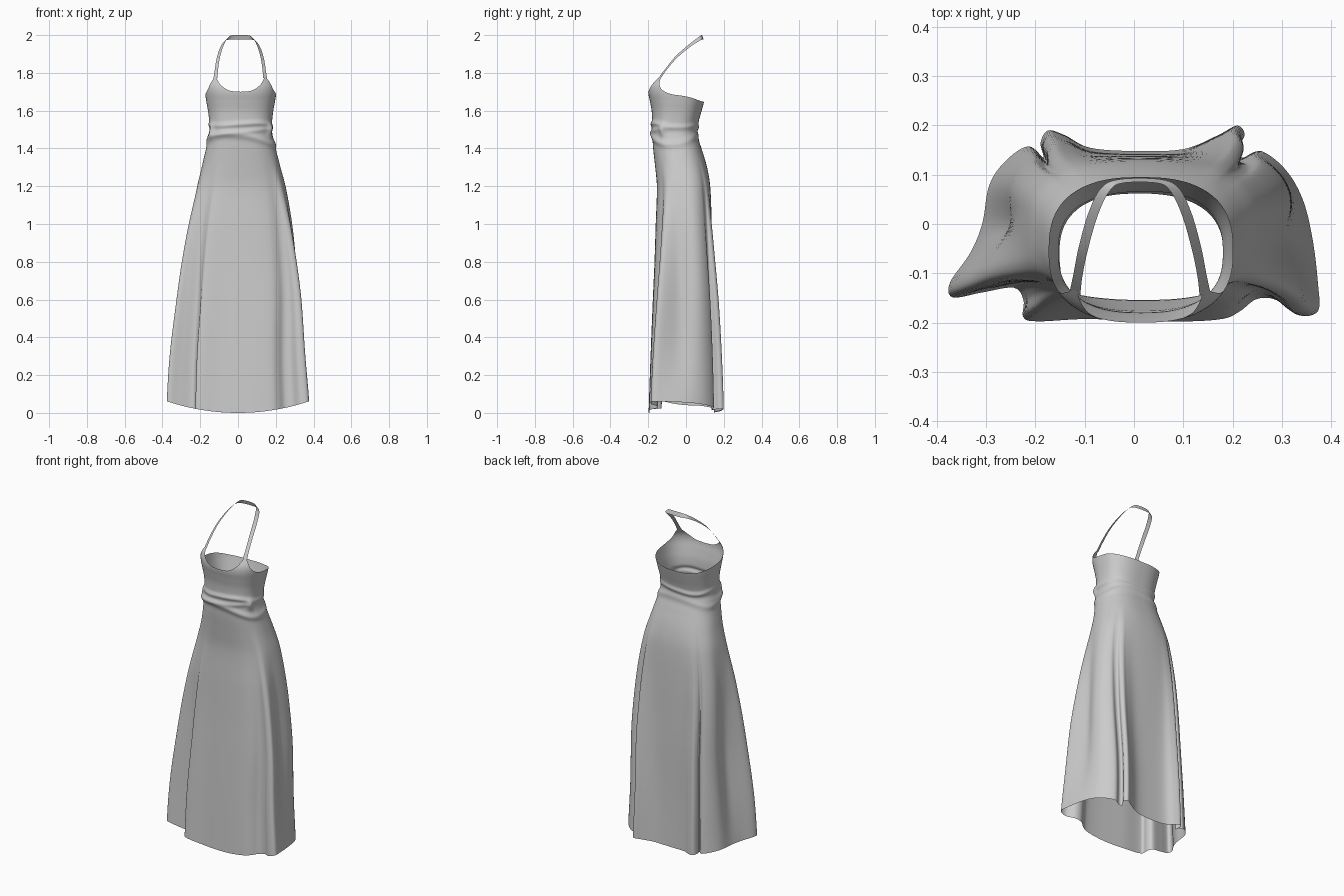
import bpy, bmesh
from math import sin, cos, radians, exp, pi
from mathutils import Vector

if "Cube" in bpy.data.objects:
    bpy.data.objects.remove(bpy.data.objects["Cube"])

# Hem outline, counter-clockwise from the front: x, y, angle around the body
HEM = [(0, -.196, 0), (.10, -.198, 14), (.18, -.193, 26), (.215, -.178, 33), (.25, -.153, 40),
       (.29, -.155, 45), (.335, -.186, 51), (.376, -.178, 57), (.376, -.12, 66), (.365, -.03, 82),
       (.345, .05, 98), (.31, .11, 112), (.26, .148, 123), (.222, .135, 130), (.205, .145, 135),
       (.225, .18, 140), (.21, .2, 145), (.17, .18, 151), (.1, .152, 163), (0, .148, 180),
       (-.09, .155, 197), (-.14, .18, 207), (-.175, .19, 213), (-.19, .165, 218),
       (-.185, .135, 223), (-.215, .158, 229), (-.26, .13, 238), (-.295, .08, 249),
       (-.31, 0, 264), (-.335, -.06, 280), (-.376, -.12, 293), (-.37, -.15, 301),
       (-.31, -.14, 309), (-.245, -.13, 317), (-.225, -.155, 323), (-.225, -.19, 329),
       (-.195, -.198, 335), (-.1, -.193, 347)]

# Body profile: z, centre x, half width, front y, back y
BODY = [(0, 0, .375, -.195, .17), (.3, 0, .36, -.185, .163), (.6, .01, .341, -.174, .157),
        (.8, .012, .32, -.166, .15), (1.0, .014, .288, -.16, .142), (1.2, .016, .241, -.154, .13),
        (1.3, .016, .21, -.163, .112), (1.4, .015, .184, -.174, .082), (1.45, .014, .173, -.177, .066),
        (1.5, .014, .165, -.179, .059), (1.55, .014, .167, -.179, .069), (1.6, .014, .173, -.182, .083),
        (1.65, .014, .182, -.191, .096), (1.7, .014, .189, -.2, .104), (1.74, .013, .188, -.194, .106),
        (1.79, .012, .172, -.16, .106)]

# Height of the top edge against the angle from the front
TOP = [(0, 1.70), (14, 1.707), (28, 1.735), (38, 1.765), (44, 1.782), (50, 1.762),
       (62, 1.715), (80, 1.69), (110, 1.672), (145, 1.652), (180, 1.645)]
COLS = 6
HIP = 1.35


def catmull(p, t):
    a, b, c, d = p
    return tuple(.5 * (2*j + (k-i)*t + (2*i-5*j+4*k-l)*t*t + (3*j-i-3*k+l)*t**3)
                 for i, j, k, l in zip(a, b, c, d))


def lookup(table, key):
    """Smooth interpolation in a table sorted by its first column."""
    key = min(max(key, table[0][0]), table[-1][0])
    i = max(k for k in range(len(table) - 1) if table[k][0] <= key)

    def slope(k):
        lo, hi = table[max(k-1, 0)], table[min(k+1, len(table)-1)]
        return [(h-l) / (hi[0]-lo[0]) for l, h in zip(lo[1:], hi[1:])]
    p, q = table[i], table[i+1]
    d = q[0] - p[0]
    t = (key - p[0]) / d
    return [(2*t**3-3*t*t+1)*a + (t**3-2*t*t+t)*d*m + (3*t*t-2*t**3)*b + (t**3-t*t)*d*n
            for a, b, m, n in zip(p[1:], q[1:], slope(i), slope(i+1))]


def spow(v, e):
    return abs(v)**e * (1 if v >= 0 else -1)


def body(th, z, grow=0.0):
    cx, a, yf, yb = lookup(BODY, z)
    return Vector((cx + (a+grow) * spow(sin(th), .8),
                   (yf+yb)/2 - ((yb-yf)/2+grow) * spow(cos(th), .8), z))


def bell(v, width):
    return exp(-(v/width)**2)


def wrap(th, z):
    """Rolled folds of the waist tie, with a gathered knot on each side."""
    r = .009 * bell(z - 1.52 - .008*cos(th) - .006*sin(3*th), .014) * (.75 + .25*sin(2*th + 1))
    r += .009 * bell(z - 1.452 - .022*cos(2*th + .5) + .008*sin(th), .02) * (.75 + .25*cos(th))
    r += .006 * bell(z - 1.487 - .02*sin(th), .014) * (.5 + .5*cos(th))
    for side in (radians(62), radians(298)):
        r += .013 * bell(th - side, .16) * bell(z - 1.495, .03)
    return r


def hollow(th, t):
    """Inward dip between the flutes on each side of the skirt."""
    d = .04 * bell(th - radians(78), .3) + .03 * bell(th - radians(266), .35)
    return -d * sin(pi * t**.8)**1.5


def make_object(name, rows, closed):
    bm = bmesh.new()
    grid = [[bm.verts.new(p) for p in row] for row in rows]
    n = len(grid[0])
    for r, s in zip(grid, grid[1:]):
        for i in range(n if closed else n - 1):
            j = (i + 1) % n
            bm.faces.new((r[i], r[j], s[j], s[i]))
    me = bpy.data.meshes.new(name)
    bm.to_mesh(me)
    bm.free()
    ob = bpy.data.objects.new(name, me)
    bpy.context.collection.objects.link(ob)
    me.shade_smooth()
    return ob


# Fine columns around the hem
n = len(HEM)
columns = []
for i in range(n):
    pts = []
    for k in range(i - 1, i + 3):
        x, y, ang = HEM[k % n]
        pts.append((x, y, ang + 360 * (k // n)))
    for s in range(COLS):
        x, y, ang = catmull(pts, s / COLS)
        columns.append((x, y, radians(ang)))

# Gown: fluted skirt, waist folds and fitted bodice in one sheet
rows = []
for k in range(46):
    row = []
    for x, y, th in columns:
        zh = .06 * (x / .375)**2
        t = k / 45
        z = zh + (HIP - zh) * t
        w = sin((1 - t) * pi / 2)**1.4
        base = body(th, 0)
        p = body(th, z, hollow(th, t))
        row.append(p + Vector((x - base.x, y - base.y, 0)) * w)
    rows.append(row)
for k in range(1, 51):
    z = HIP + (1.6 - HIP) * k / 50
    rows.append([body(th, z, wrap(th, z)) for x, y, th in columns])
for k in range(1, 17):
    row = []
    for x, y, th in columns:
        ang = abs((th + pi) % (2*pi) - pi) * 180 / pi
        top = lookup(TOP, ang)[0]
        row.append(body(th, 1.6 + (top - 1.6) * k / 16))
    rows.append(row)
make_object("gown", rows, True)

# Halter strap: centre line and half-width vector to the outer edge
STRAP = [(-.12, -.142, 1.768, -.011, .003, -.006), (-.114, -.105, 1.82, -.009, .003, -.003),
         (-.103, -.05, 1.885, -.009, .004, -.004), (-.083, .02, 1.945, -.009, .004, -.006),
         (-.058, .07, 1.98, -.008, .004, -.009), (-.025, .087, 1.988, -.002, .004, -.012)]
path = STRAP + [(.024 - x, y, z, -u, v, w) for x, y, z, u, v, w in reversed(STRAP)]
path = [path[0]] + path + [path[-1]]
rows = []
for i in range(len(path) - 3):
    for s in range(9 if i == len(path) - 4 else 8):
        q = catmull(path[i:i+4], s / 8)
        c, w = Vector(q[:3]), Vector(q[3:])
        rows.append([c + w, c, c - w])
make_object("halter_strap", rows, False)
